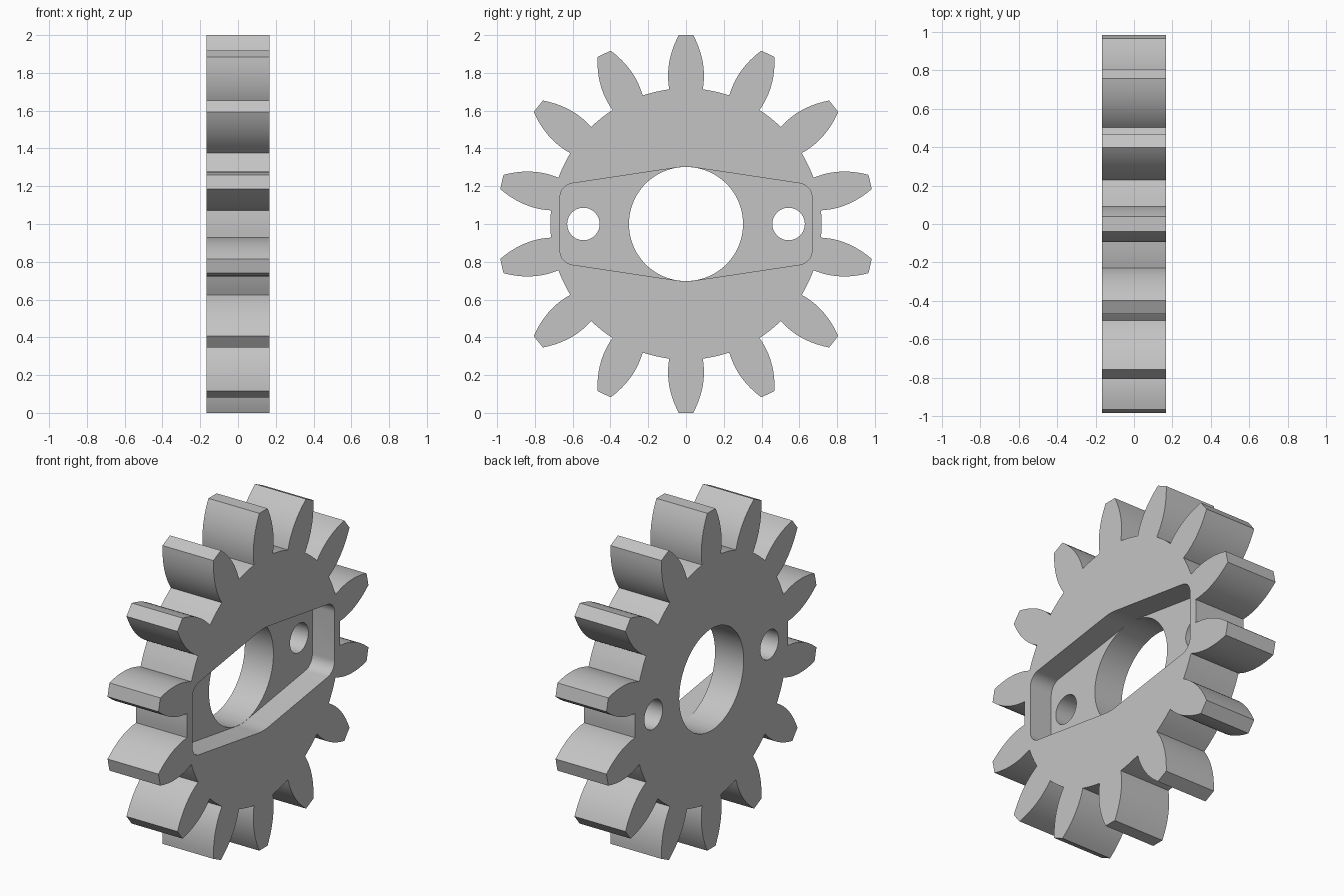
import bpy, bmesh, math

cube = bpy.data.objects.get("Cube")
if cube:
    bpy.data.objects.remove(cube, do_unlink=True)

TEETH = 14
HALF = 0.167          # half the gear thickness
DEPTH = 0.146         # pocket depth
HUB = 0.302           # centre bore radius
ROOT = 0.718          # radius between the teeth


def polar(r, a, cy=0.0, cz=0.0):
    return (cy + r * math.cos(a), cz + r * math.sin(a))


def arc(r, a0, a1, steps, cy=0.0, cz=0.0):
    return [polar(r, a0 + (a1 - a0) * i / steps, cy, cz) for i in range(steps + 1)]


def prism(name, outline, x0, x1):
    """Extrude a (y, z) outline along x, lifted to the gear centre."""
    bm = bmesh.new()
    base = bm.faces.new([bm.verts.new((x0, y, z + 1)) for y, z in outline])
    top = bmesh.ops.extrude_face_region(bm, geom=[base])["geom"]
    verts = [g for g in top if isinstance(g, bmesh.types.BMVert)]
    bmesh.ops.translate(bm, verts=verts, vec=(x1 - x0, 0, 0))
    bmesh.ops.recalc_face_normals(bm, faces=bm.faces)
    mesh = bpy.data.meshes.new(name)
    bm.to_mesh(mesh)
    bm.free()
    obj = bpy.data.objects.new(name, mesh)
    bpy.context.collection.objects.link(obj)
    return obj


# Tooth half profile: gently bulging flank from root to flat tip
def flank(h):
    return 0.095 - 1.22 * (h - 0.785) ** 2


heights = [0.713 + (1 - 0.713) * i / 12 for i in range(13)]
side = [(flank(h), h) for h in heights]
tooth = side + [(-w, h) for w, h in reversed(side)]

# Gear outline: each tooth followed by a root arc
outline = []
pitch = math.tau / TEETH
foot = math.atan2(*side[0])
for i in range(TEETH):
    t = i * pitch
    c, s = math.cos(t), math.sin(t)
    outline += [(w * c - h * s, w * s + h * c) for w, h in tooth]
    start = math.pi / 2 + t
    outline += arc(ROOT, start + foot, start + pitch - foot, 6)[1:-1]
gear = prism("gear", outline, -HALF, HALF)

# Pocket outline: rounded tapered box tangent to the bore, mirrored four ways
theta, r, wide = math.radians(81.5), 0.075, 0.667
cy = wide - r
cz = (HUB - r - math.cos(theta) * cy) / math.sin(theta)
quarter = arc(r, 0, theta, 10, cy, cz) + arc(HUB + 0.0005, theta, math.pi / 2, 4)
half = quarter + [(-y, z) for y, z in reversed(quarter[:-1])]
pocket = half + [(y, -z) for y, z in reversed(half)]

# Cutters: pocket, centre bore and two bolt holes
cutters = [
    prism("pocket_cutter", pocket, HALF - DEPTH, HALF + 0.1),
    prism("bore_cutter", arc(HUB, 0, math.tau, 96)[:-1], -0.4, 0.4),
]
for label, y in (("front", -0.543), ("back", 0.543)):
    cutters.append(prism(label + "_bolt_hole_cutter",
                         arc(0.086, 0, math.tau, 48, y)[:-1], -0.4, 0.4))

bpy.context.view_layer.objects.active = gear
gear.select_set(True)
for cutter in cutters:
    cutter.hide_render = True
    mod = gear.modifiers.new(cutter.name, 'BOOLEAN')
    mod.operation = 'DIFFERENCE'
    mod.solver = 'EXACT'
    mod.object = cutter
    bpy.ops.object.modifier_apply(modifier=mod.name)
for cutter in cutters:
    bpy.data.objects.remove(cutter, do_unlink=True)

# Plain grey material
grey = bpy.data.materials.new("plain_grey")
colour = (0.55, 0.55, 0.55, 1)
grey.use_nodes = True
grey.diffuse_color = colour
grey.node_tree.nodes["Principled BSDF"].inputs["Base Color"].default_value = colour
gear.data.materials.clear()
gear.data.materials.append(grey)

bpy.ops.object.select_all(action='DESELECT')
gear.select_set(True)
bpy.ops.object.shade_smooth_by_angle(angle=math.radians(25))
